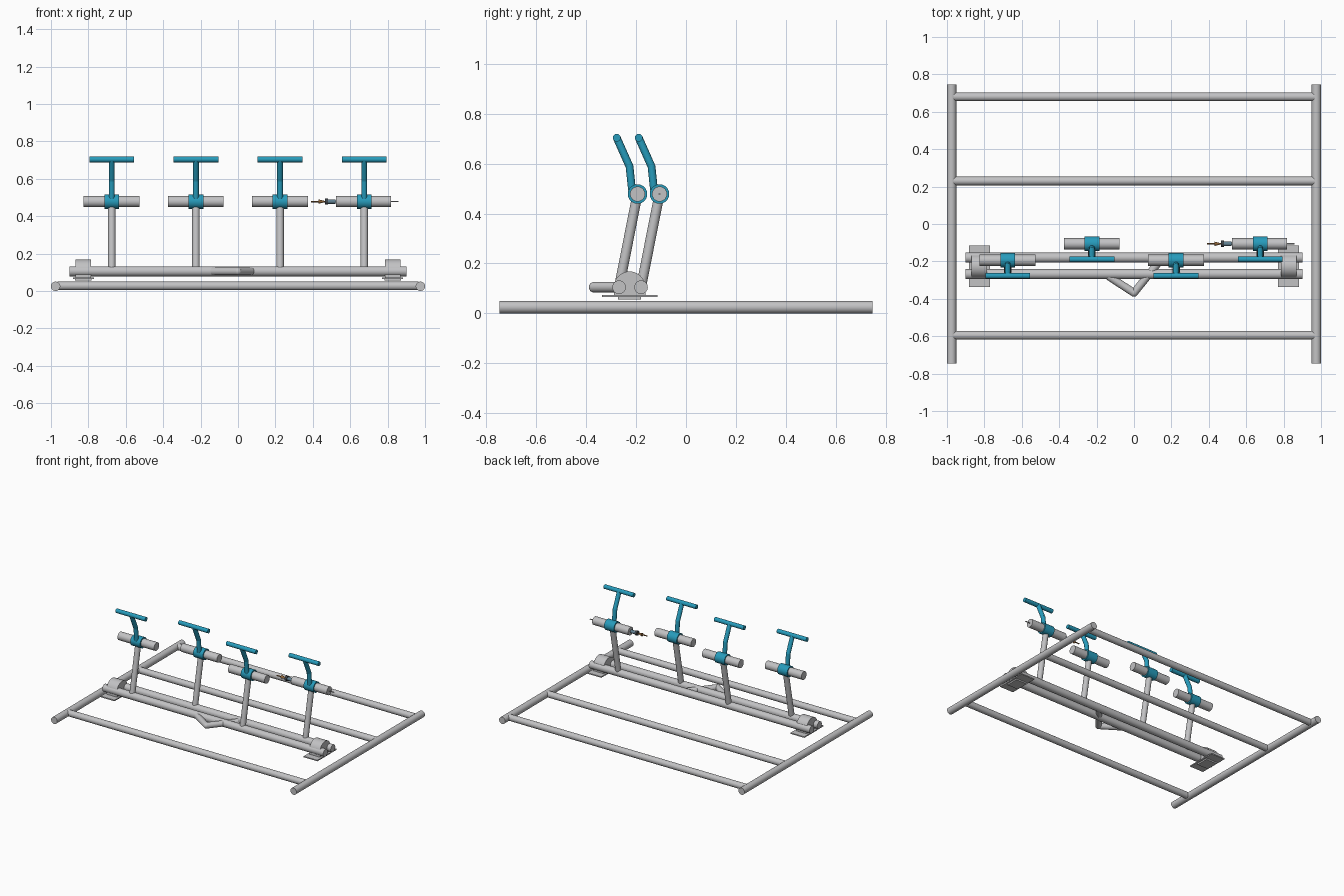
import bpy, bmesh, math
from mathutils import Vector

if "Cube" in bpy.data.objects:
    bpy.data.objects.remove(bpy.data.objects["Cube"])


def material(name, rgb):
    m = bpy.data.materials.new(name)
    m.diffuse_color = (*rgb, 1)
    m.use_nodes = True
    m.node_tree.nodes["Principled BSDF"].inputs["Base Color"].default_value = m.diffuse_color
    return m


STEEL = material("light grey steel", (0.54, 0.54, 0.55))
TEAL = material("teal paint", (0.02, 0.33, 0.50))
BROWN = material("brown metal", (0.28, 0.13, 0.04))
DARK = material("dark grey", (0.05, 0.06, 0.07))
SLATE = material("slate blue", (0.12, 0.22, 0.29))


def finish(name, bm, mat):
    bmesh.ops.recalc_face_normals(bm, faces=bm.faces)
    me = bpy.data.meshes.new(name)
    bm.to_mesh(me)
    bm.free()
    me.materials.append(mat)
    for p in me.polygons:
        p.use_smooth = True
    me.set_sharp_from_angle(angle=math.radians(35))
    ob = bpy.data.objects.new(name, me)
    bpy.context.collection.objects.link(ob)
    return ob


def rod(name, points, r, mat, r_end=None, sides=32):
    """Round bar through the points, mitred with balls at the bends."""
    bm = bmesh.new()
    for i, (a, b) in enumerate(zip(points, points[1:])):
        a, b = Vector(a), Vector(b)
        d = b - a
        res = bmesh.ops.create_cone(bm, cap_ends=True, segments=sides, radius1=r,
                                    radius2=r if r_end is None else r_end, depth=d.length)
        rot = Vector((0, 0, 1)).rotation_difference(d.normalized())
        for v in res["verts"]:
            v.co = rot @ v.co + (a + b) / 2
        if i:
            ball = bmesh.ops.create_uvsphere(bm, u_segments=24, v_segments=12, radius=r)
            bmesh.ops.translate(bm, verts=ball["verts"], vec=a)
    return finish(name, bm, mat)


def x_rod(name, x0, x1, y, z, r, mat, r_end=None):
    return rod(name, [(x0, y, z), (x1, y, z)], r, mat, r_end)


def box(name, lo, hi, mat):
    bm = bmesh.new()
    bmesh.ops.create_cube(bm, size=1)
    for v in bm.verts:
        v.co = [l + (c + 0.5) * (h - l) for c, l, h in zip(v.co, lo, hi)]
    return finish(name, bm, mat)


# Ground frame
for s, side in ((-1, "left"), (1, "right")):
    rod(side + "_side_rail", [(s * 0.975, -0.747, 0.025), (s * 0.975, 0.747, 0.025)], 0.025, STEEL)
for i, y in enumerate((-0.595, 0.23, 0.68)):
    x_rod(f"cross_bar_{i + 1}", -0.965, 0.965, y, 0.027, 0.023, STEEL)

# Twin pivoting axles
FRONT_Y, REAR_Y, AXLE_Z = -0.268, -0.180, 0.105
x_rod("front_axle", -0.9, 0.9, FRONT_Y, AXLE_Z, 0.027, STEEL)
x_rod("rear_axle", -0.9, 0.9, REAR_Y, AXLE_Z, 0.027, STEEL)

# End brackets: base plate, foot and arched clamp
for s, side in ((-1, "left"), (1, "right")):
    cx = s * 0.827
    box(side + "_base_plate", (cx - 0.056, -0.337, 0.065), (cx + 0.056, -0.115, 0.073), STEEL)
    box(side + "_bracket_foot", (cx - 0.045, -0.273, 0.055), (cx + 0.045, -0.180, 0.065), STEEL)
    bm = bmesh.new()
    cy, r = -0.226, 0.063
    outline = [(cy - r, 0.072)]
    outline += [(cy - r * math.cos(math.pi * k / 20), AXLE_Z + r * math.sin(math.pi * k / 20))
                for k in range(21)]
    outline += [(cy + r, 0.072)]
    face = bm.faces.new([bm.verts.new((cx - 0.042, y, z)) for y, z in outline])
    ext = bmesh.ops.extrude_face_region(bm, geom=[face], use_keep_orig=True)
    bmesh.ops.translate(bm, vec=(0.084, 0, 0),
                        verts=[g for g in ext["geom"] if isinstance(g, bmesh.types.BMVert)])
    finish(side + "_axle_clamp", bm, STEEL)

# Bent linkage joining the axles
rod("linkage", [(-0.135, -0.280, AXLE_Z), (0, -0.368, AXLE_Z), (0.14, -0.195, AXLE_Z)], 0.021, STEEL)

# Four posts with grip tube, collar and T handle
TUBE_Z = 0.478
stations = ((-0.675, FRONT_Y), (-0.225, REAR_Y), (0.225, FRONT_Y), (0.675, REAR_Y))
for i, (x, ay) in enumerate(stations, 1):
    y = ay + 0.074
    rod(f"post_{i}", [(x, ay, AXLE_Z), (x, y, TUBE_Z)], 0.020, STEEL)
    x_rod(f"grip_tube_{i}", x - 0.15, x + (0.143 if i == 4 else 0.148), y, TUBE_Z, 0.030, STEEL)
    x_rod(f"collar_{i}", x - 0.04, x + 0.04, y, TUBE_Z, 0.039, TEAL)
    rod(f"handle_stem_{i}", [(x, y - 0.022, TUBE_Z + 0.015), (x, y - 0.032, 0.588),
                             (x, y - 0.083, 0.703)], 0.0155, TEAL)
    x_rod(f"handle_bar_{i}", x - 0.12, x + 0.12, y - 0.083, 0.703, 0.0155, TEAL)

# Needle assembly along the last grip tube
ny = REAR_Y + 0.074
x_rod("needle_shaft", 0.39, 0.47, ny, TUBE_Z, 0.004, BROWN)
x_rod("needle_barb", 0.43, 0.465, ny, TUBE_Z, 0.012, BROWN, 0.003)
x_rod("needle_washer", 0.466, 0.482, ny, TUBE_Z, 0.017, DARK)
x_rod("needle_nut", 0.482, 0.52, ny, TUBE_Z, 0.012, SLATE)
x_rod("needle_neck", 0.515, 0.53, ny, TUBE_Z, 0.006, DARK)
x_rod("needle_tail", 0.81, 0.857, ny, TUBE_Z, 0.0035, STEEL)
